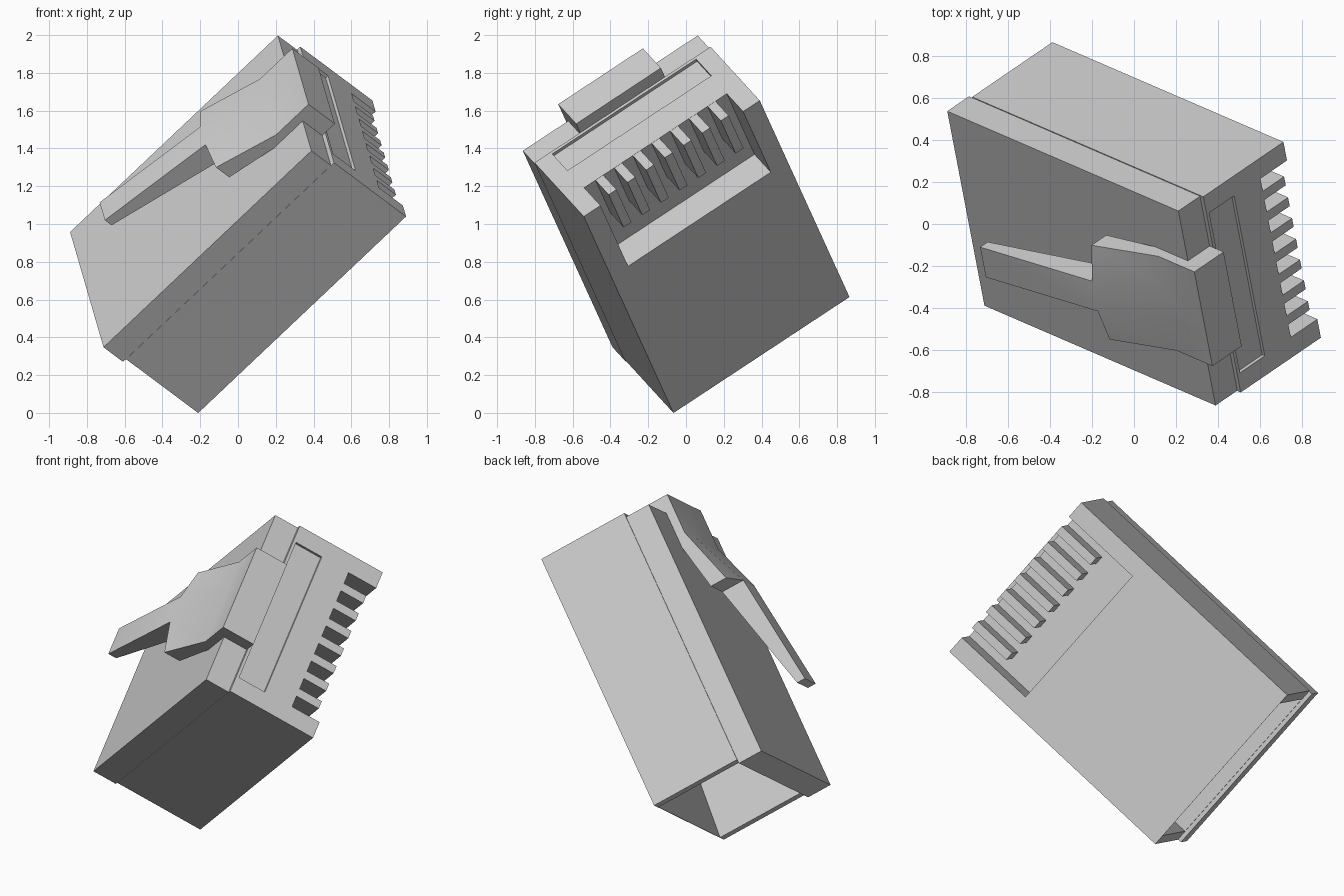
import bpy, bmesh, math
from mathutils import Vector, Matrix

if "Cube" in bpy.data.objects:
    bpy.data.objects.remove(bpy.data.objects["Cube"])

# Tilted local frame: u = length (towards contacts), v = width, w = up (latch side)
eu = Vector((1.10, -0.475, 1.04)).normalized()
ev = Vector((-0.18, 0.93, 0.61))
ev = (ev - eu * ev.dot(eu)).normalized()
ew = eu.cross(ev)
FRAME = Matrix.Translation((0, 0, 1)) @ Matrix((eu, ev, ew)).transposed().to_4x4()


def finish(name, bm):
    bmesh.ops.recalc_face_normals(bm, faces=bm.faces)
    bm.transform(FRAME)
    me = bpy.data.meshes.new(name)
    bm.to_mesh(me)
    bm.free()
    ob = bpy.data.objects.new(name, me)
    bpy.context.collection.objects.link(ob)
    return ob


def loft(sections):
    """Join (v, [(u, w), ...]) outlines across the width into a closed solid."""
    bm = bmesh.new()
    rings = [[bm.verts.new((u, v, w)) for u, w in prof] for v, prof in sections]
    for a, b in zip(rings, rings[1:]):
        for i in range(len(a)):
            j = (i + 1) % len(a)
            bm.faces.new((a[i], a[j], b[j], b[i]))
    bm.faces.new(rings[0])
    bm.faces.new(rings[-1])
    return bm, rings


def prism(name, v0, v1, prof):
    return finish(name, loft([(v0, prof), (v1, prof)])[0])


def box(name, u0, u1, v0, v1, w0, w1):
    return prism(name, v0, v1, [(u0, w0), (u1, w0), (u1, w1), (u0, w1)])


def cut(ob, cutter):
    cutter.hide_render = True
    mod = ob.modifiers.new("cut", "BOOLEAN")
    mod.operation = "DIFFERENCE"
    mod.solver = "EXACT"
    mod.object = cutter
    bpy.context.view_layer.objects.active = ob
    bpy.ops.object.modifier_apply(modifier=mod.name)
    bpy.data.objects.remove(cutter)


# Main housing with front panel recess, contact channel and cable opening
body = box("housing", -0.782, 0.805, -0.565, 0.565, -0.345, 0.198)
cut(body, box("panel_cutter", 0.787, 0.9, -0.462, 0.462, 0.012, 0.18))
cut(body, box("channel_cutter", 0.315, 0.9, -0.458, 0.458, -0.45, -0.165))
cut(body, prism("cable_cutter", -0.5, 0.5,
                [(-0.9, -0.352), (0.0, -0.28), (0.0, 0.19), (-0.9, 0.19)]))

# Top slab, set slightly back from the housing
box("top_slab", -0.805, 0.782, -0.563, 0.56, 0.198, 0.345)

# Fins between the contact slots
for i in range(7):
    v = (i - 3) * 0.12
    box(f"contact_fin_{i + 1}", 0.54, 0.804, v - 0.025, v + 0.025, -0.31, -0.16)


# Latch: crowned wide shoulder, with the narrow lever extruded from its rear
def latch_profile(top):
    return [(0.877, 0.197), (0.877, 0.395), (0.63, 0.395), (0.28, top),
            (0.28, 0.403), (0.57, 0.343), (0.782, 0.343), (0.782, 0.197)]


bm, rings = loft([(-0.272, latch_profile(0.503)), (-0.087, latch_profile(0.541)),
                  (0.087, latch_profile(0.541)), (0.272, latch_profile(0.503))])
corners = {rings[1][3], rings[1][4], rings[2][3], rings[2][4]}
rear = next(f for f in bm.faces if set(f.verts) == corners)
new = bmesh.ops.extrude_discrete_faces(bm, faces=[rear])["faces"][0]
old = list(corners)
for v in new.verts:
    v.co.z = 0.628 if v.co.z > 0.5 else 0.577
    v.co.x = -0.40
bmesh.ops.remove_doubles(bm, verts=bm.verts, dist=1e-5)
# Bridge the moved end face back to the shoulder opening
open_edges = [e for e in bm.edges if len(e.link_faces) == 1]
if open_edges:
    bmesh.ops.bridge_loops(bm, edges=open_edges)
latch = finish("latch", bm)
bpy.ops.object.select_all(action="DESELECT")
latch.select_set(True)
bpy.context.view_layer.objects.active = latch
bpy.ops.object.shade_smooth_by_angle(angle=math.radians(30))
